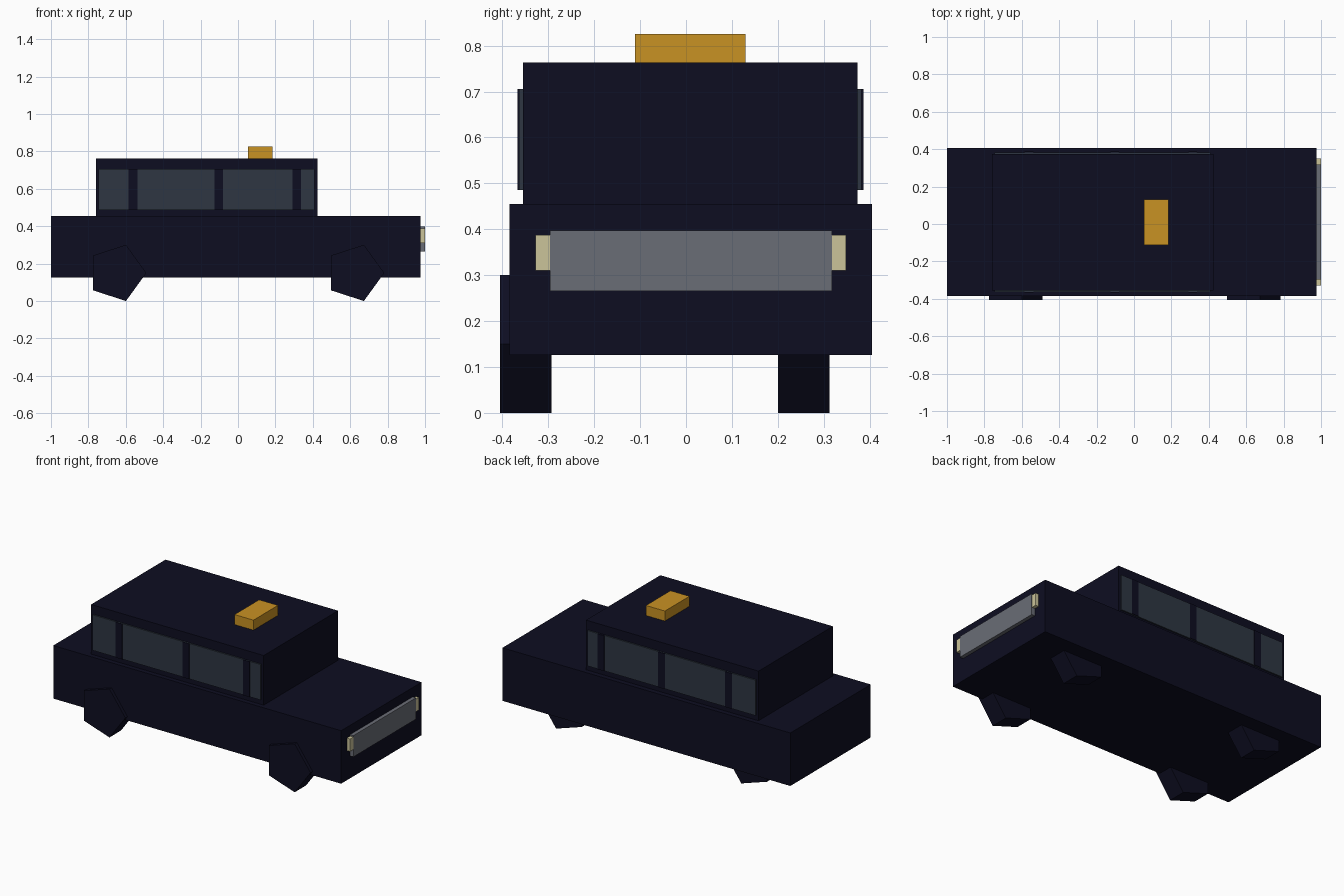
import bpy
import bmesh
import math

if "Cube" in bpy.data.objects:
    bpy.data.objects.remove(bpy.data.objects["Cube"])


def material(name, srgb):
    m = bpy.data.materials.new(name)
    lin = [(c / 255 / 12.92) if c < 11 else ((c / 255 + 0.055) / 1.055) ** 2.4 for c in srgb]
    m.diffuse_color = (*lin, 1)
    m.use_nodes = True
    m.node_tree.nodes["Principled BSDF"].inputs["Base Color"].default_value = m.diffuse_color
    return m


NAVY = material("dark navy", (13, 13, 33))
GLASS = material("smoky glass", (46, 54, 66))
AMBER = material("amber", (201, 146, 35))
GREY = material("grille grey", (106, 109, 118))
CREAM = material("lamp cream", (203, 196, 154))


def finish(name, bm, mat):
    bmesh.ops.recalc_face_normals(bm, faces=bm.faces[:])
    mesh = bpy.data.meshes.new(name)
    bm.to_mesh(mesh)
    bm.free()
    mesh.materials.append(mat)
    bpy.context.collection.objects.link(bpy.data.objects.new(name, mesh))


def box(name, x, y, z, mat):
    """Box from (min, max) ranges on each axis."""
    bm = bmesh.new()
    bmesh.ops.create_cube(bm, size=1)
    for v in bm.verts:
        v.co = [(r[0] + r[1]) / 2 + c * (r[1] - r[0]) for r, c in zip((x, y, z), v.co)]
    finish(name, bm, mat)


def wheel(name, cx, y0, y1, radius=0.158, cz=0.15):
    """Five-sided wheel with one corner pointing forward."""
    bm = bmesh.new()
    rim = [bm.verts.new((cx + radius * math.cos(i * math.tau / 5), y0,
                         cz + radius * math.sin(i * math.tau / 5))) for i in range(5)]
    face = bm.faces.new(rim)
    ext = bmesh.ops.extrude_face_region(bm, geom=[face], use_keep_orig=True)
    for v in ext["geom"]:
        if isinstance(v, bmesh.types.BMVert):
            v.co.y = y1
    finish(name, bm, NAVY)


# Main bodywork
box("lower_body", (-1.0, 0.977), (-0.384, 0.405), (0.126, 0.455), NAVY)
box("cabin", (-0.76, 0.425), (-0.355, 0.374), (0.45, 0.763), NAVY)

# Side glass with raised pillars
for side, wall, s in (("right", -0.355, -1), ("left", 0.374, 1)):
    glass = sorted((wall - s * 0.002, wall + s * 0.0085))
    post = sorted((wall - s * 0.002, wall + s * 0.0125))
    box(f"{side}_window_glass", (-0.745, 0.41), glass, (0.486, 0.706), GLASS)
    for i, (a, b) in enumerate(((-0.585, -0.538), (-0.125, -0.079), (0.291, 0.337))):
        box(f"{side}_pillar_{i + 1}", (a, b), post, (0.486, 0.706), NAVY)

# Roof light
box("roof_light", (0.054, 0.184), (-0.111, 0.13), (0.76, 0.825), AMBER)

# Grille and headlamps
box("grille", (0.97, 1.0), (-0.296, 0.318), (0.265, 0.397), GREY)
box("right_headlamp", (0.97, 0.999), (-0.328, -0.23), (0.31, 0.388), CREAM)
box("left_headlamp", (0.97, 0.999), (0.25, 0.349), (0.31, 0.388), CREAM)

# Wheels
for end, cx in (("rear", -0.648), ("front", 0.624)):
    wheel(f"{end}_right_wheel", cx, -0.405, -0.293)
    wheel(f"{end}_left_wheel", cx, 0.2, 0.313)
